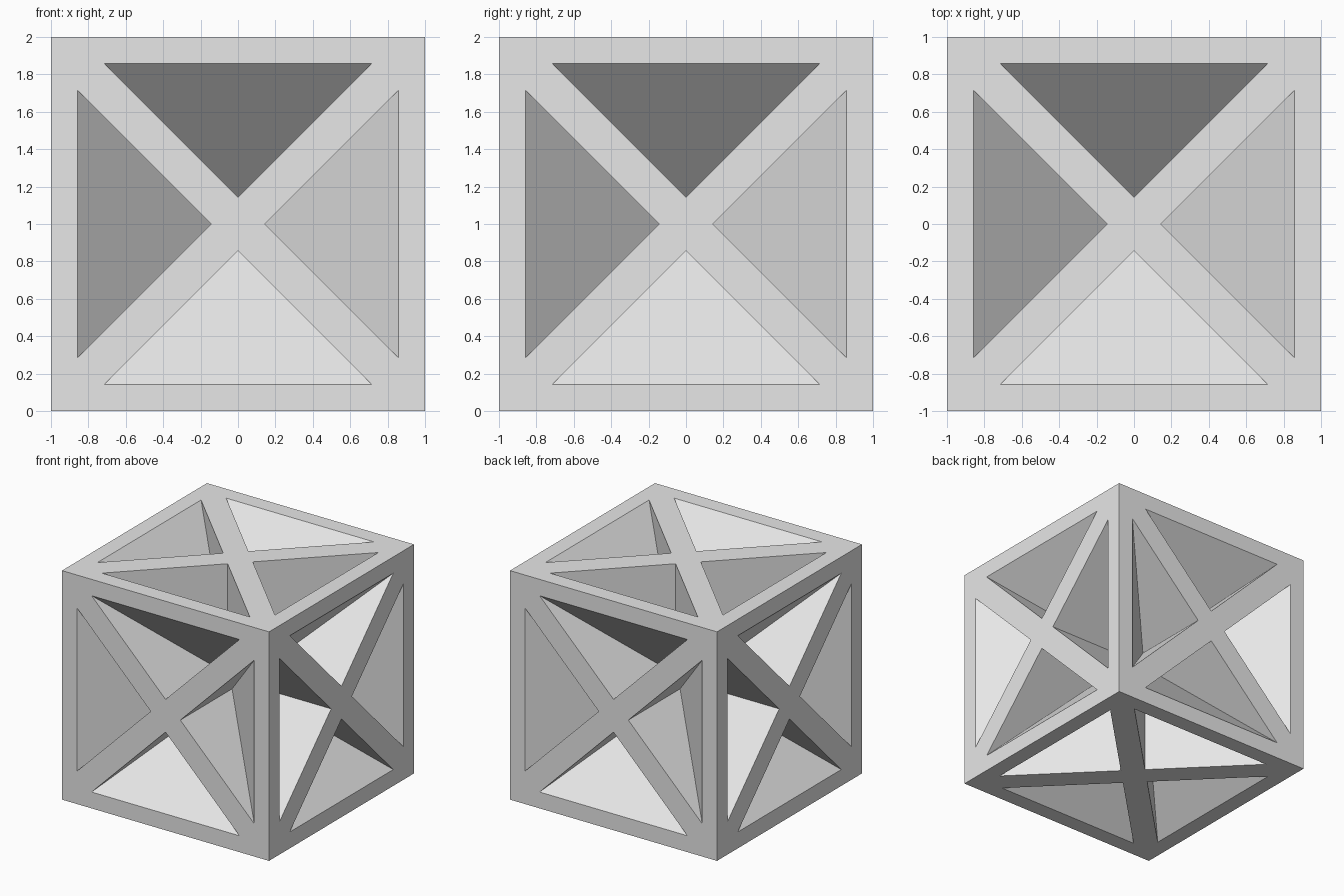
import bpy, bmesh
from math import pi
from mathutils import Matrix, Vector

default = bpy.data.objects.get("Cube")
if default:
    bpy.data.objects.remove(default, do_unlink=True)

BAR = 1 / 7              # inset of the pockets from rim and diagonals
RIM = 1 - BAR            # outer edge of a pocket
HALF = RIM - BAR         # half width of a pocket, also its depth


def add_face(bm, points, matrix):
    bm.faces.new([bm.verts.new(matrix @ Vector(p)) for p in points])


def add_quarter(bm, matrix):
    """One quarter of a cube side: rim, half of the cross, and a pocket."""
    left, right = (-HALF, RIM, 1), (HALF, RIM, 1)
    tip, deep = (0, BAR, 1), (0, BAR, 1 - HALF)
    # Rim strip and diagonal bar
    add_face(bm, [(1, 1, 1), (-1, 1, 1), left, right], matrix)
    add_face(bm, [(1, 1, 1), right, tip, (BAR, 0, 1), (RIM, HALF, 1)], matrix)
    # Sloped pocket floor and two upright pocket walls
    add_face(bm, [left, deep, right], matrix)
    add_face(bm, [left, tip, deep], matrix)
    add_face(bm, [right, deep, tip], matrix)


bm = bmesh.new()
sides = [Matrix.Rotation(i * pi / 2, 4, 'X') for i in range(4)]
sides += [Matrix.Rotation(s * pi / 2, 4, 'Y') for s in (1, -1)]
lift = Matrix.Translation((0, 0, 1))
for side in sides:
    for q in range(4):
        add_quarter(bm, lift @ side @ Matrix.Rotation(q * pi / 2, 4, 'Z'))
    # Centre of the cross
    hub = [(BAR, 0, 1), (0, BAR, 1), (-BAR, 0, 1), (0, -BAR, 1)]
    add_face(bm, hub, lift @ side)

bmesh.ops.remove_doubles(bm, verts=bm.verts, dist=0.0005)
bmesh.ops.recalc_face_normals(bm, faces=bm.faces)

mesh = bpy.data.meshes.new("braced_cube")
bm.to_mesh(mesh)
bm.free()
cube = bpy.data.objects.new("braced_cube", mesh)
bpy.context.collection.objects.link(cube)

# Plain grey surface
grey = bpy.data.materials.new("light_grey")
grey.use_nodes = True
colour = (0.8, 0.8, 0.8, 1)
grey.diffuse_color = colour
grey.node_tree.nodes["Principled BSDF"].inputs["Base Color"].default_value = colour
mesh.materials.append(grey)
